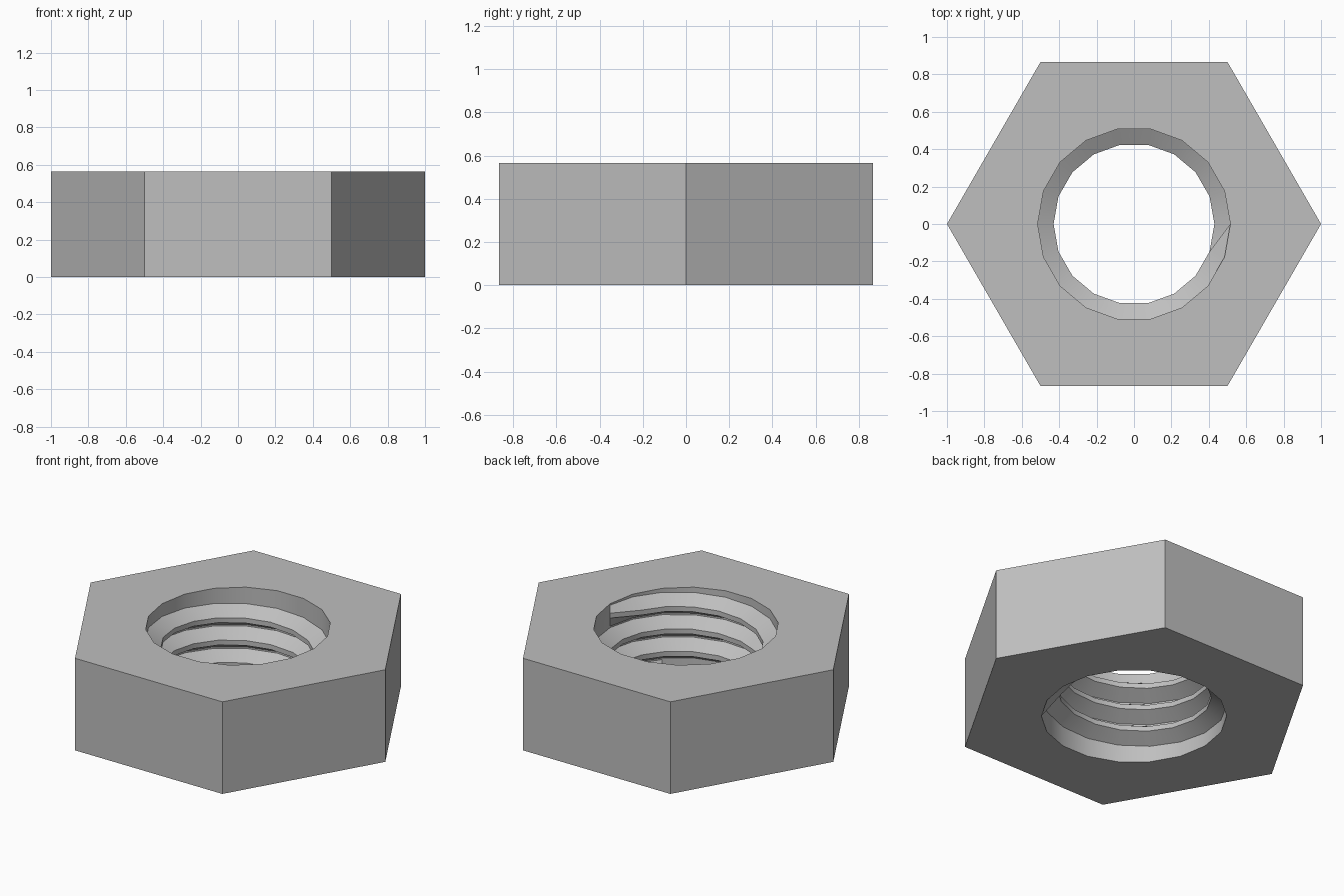
import bpy
import bmesh
from math import cos, sin, radians

cube = bpy.data.objects.get("Cube")
if cube:
    bpy.data.objects.remove(cube)

HEIGHT = 0.565
ROOT, CREST = 0.515, 0.43      # thread radii
SIDES = 18                     # steps per thread turn
STEPS = 56                     # steps of thread, bottom to top
START = -40                    # angle where the thread starts
PITCH = HEIGHT / (STEPS / SIDES + 1)
TURN = 360 / SIDES

bm = bmesh.new()


def point(radius, angle, z):
    a = radians(angle)
    return bm.verts.new((radius * cos(a), radius * sin(a), z))


def face(*corners):
    return bm.faces.new([point(*c) for c in corners])


# Hexagonal body: six sides, with top and bottom rims around the bore
for k in range(6):
    a, b = 60 * k, 60 * (k + 1)
    face((1, a, 0), (1, b, 0), (1, b, HEIGHT), (1, a, HEIGHT))
    arc = [b - TURN * j for j in range(4)]
    face((1, a, HEIGHT), (1, b, HEIGHT), *[(ROOT, t, HEIGHT) for t in arc])
    face(*reversed([(1, a, 0), (1, b, 0), *[(ROOT, t, 0) for t in arc]]))


# Thread profile at one step; both ends fade out into the bore wall
def profile(i):
    crest = ROOT if i in (0, STEPS) else CREST
    z = PITCH * i / SIDES
    a = START + TURN * i
    return [(ROOT, a, z), (crest, a, z + 0.049), (crest, a, z + 0.079),
            (ROOT, a, z + 0.128), (ROOT, a, z + PITCH)]


# Helical thread
for i in range(STEPS):
    p, q = profile(i), profile(i + 1)
    for j in range(4):
        face(p[j], p[j + 1], q[j + 1], q[j])

# Plain bore wall below the first turn and above the last turn
for i in range(SIDES):
    p, q = profile(i)[0], profile(i + 1)[0]
    low = [(ROOT, p[1], 0), p, q, (ROOT, q[1], 0)]
    face(*(low[1:] if i == 0 else low))
    n = STEPS - SIDES + i
    p, q = profile(n)[4], profile(n + 1)[4]
    high = [p, (ROOT, p[1], HEIGHT), (ROOT, q[1], HEIGHT), q]
    face(*(high[:3] if i == SIDES - 1 else high))

bmesh.ops.remove_doubles(bm, verts=bm.verts, dist=0.0005)
mesh = bpy.data.meshes.new("hex_nut")
bm.to_mesh(mesh)
bm.free()

nut = bpy.data.objects.new("hex_nut", mesh)
bpy.context.collection.objects.link(nut)

# Plain grey metal
grey = bpy.data.materials.new("grey_metal")
grey.use_nodes = True
colour = (0.52, 0.52, 0.52, 1)
grey.diffuse_color = colour
grey.node_tree.nodes["Principled BSDF"].inputs["Base Color"].default_value = colour
mesh.materials.append(grey)

bpy.context.view_layer.objects.active = nut
nut.select_set(True)
bpy.ops.object.shade_smooth_by_angle(angle=radians(30))
